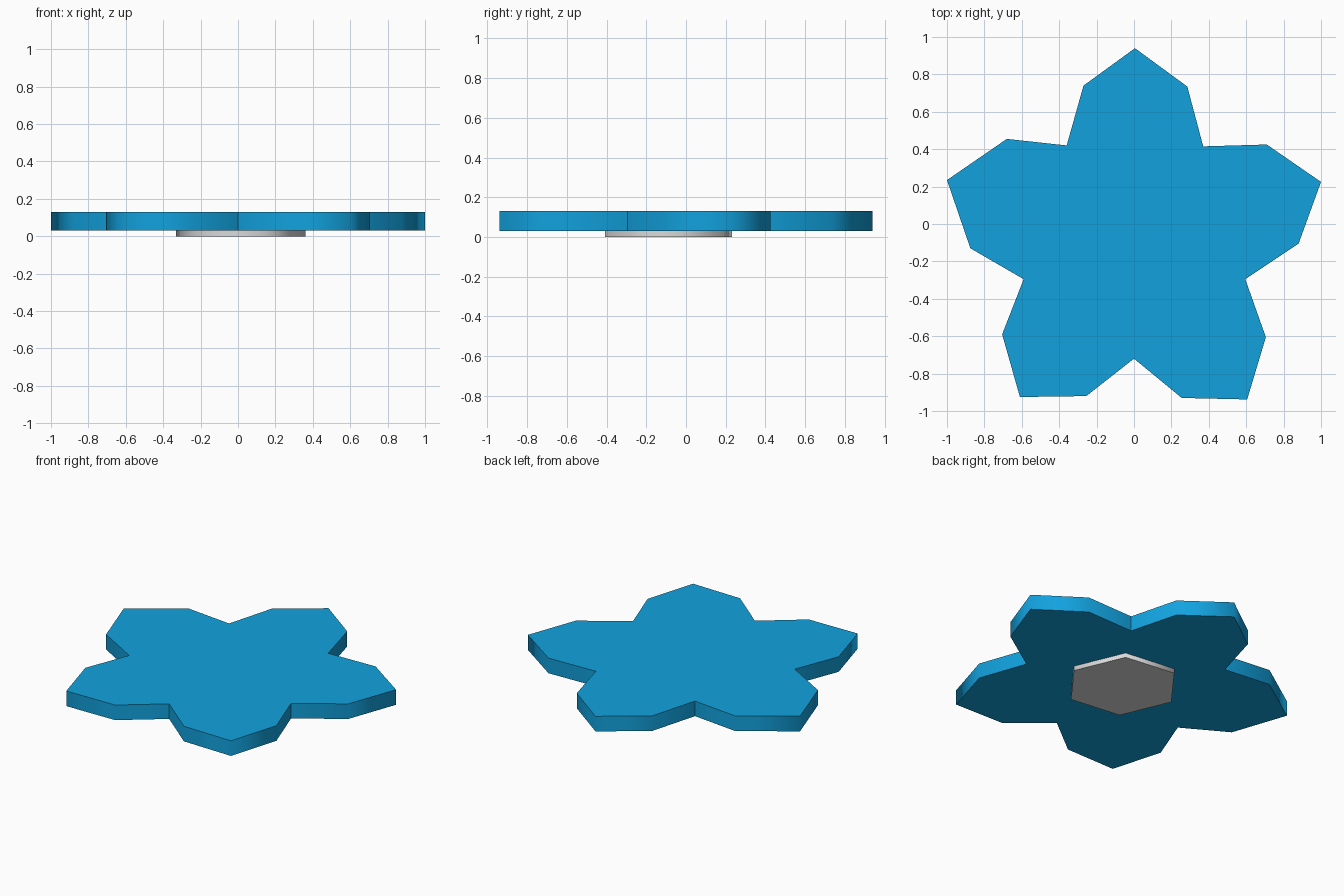
import bpy, bmesh, math

if "Cube" in bpy.data.objects:
    bpy.data.objects.remove(bpy.data.objects["Cube"])


def material(name, rgb):
    m = bpy.data.materials.new(name)
    m.diffuse_color = (*rgb, 1.0)
    m.use_nodes = True
    m.node_tree.nodes["Principled BSDF"].inputs["Base Color"].default_value = m.diffuse_color
    return m


def prism(name, outline, z0, z1, mat, sharp_every=0):
    """Extrude an anticlockwise outline; sides smooth, rims (and notches) sharp."""
    bm = bmesh.new()
    low = [bm.verts.new((x, y, z0)) for x, y in outline]
    top = [bm.verts.new((x, y, z1)) for x, y in outline]
    bm.faces.new(low[::-1])
    bm.faces.new(top)
    n = len(outline)
    for i in range(n):
        j = (i + 1) % n
        f = bm.faces.new((low[i], low[j], top[j], top[i]))
        f.smooth = True
    bm.normal_update()
    for e in bm.edges:
        a, b = e.verts
        rim = abs(a.co.z - b.co.z) < 1e-6
        notch = sharp_every and low.index(a if a in low else b) % sharp_every == 0 if not rim else False
        e.smooth = not (rim or notch)
    me = bpy.data.meshes.new(name)
    bm.to_mesh(me)
    bm.free()
    me.materials.append(mat)
    ob = bpy.data.objects.new(name, me)
    bpy.context.collection.objects.link(ob)
    return ob


blue = material("azure blue", (0.006, 0.361, 0.730))
grey = material("pale grey", (0.70, 0.70, 0.70))

# Five-petal plate: each row is notch, shoulder, tip, shoulder
petals = [
    (0.37, 0.415), (0.285, 0.735), (0.005, 0.94), (-0.27, 0.74),
    (-0.36, 0.42), (-0.68, 0.455), (-1.0, 0.235), (-0.875, -0.13),
    (-0.59, -0.295), (-0.705, -0.59), (-0.61, -0.925), (-0.255, -0.92),
    (0.0, -0.72), (0.255, -0.93), (0.605, -0.938), (0.705, -0.605),
    (0.595, -0.295), (0.88, -0.105), (1.0, 0.225), (0.71, 0.425),
]
prism("flower_plate", petals, 0.03, 0.13, blue, sharp_every=4)

# Six-sided pad under the plate, slightly turned and off centre
pad = [(0.015 + 0.348 * math.cos(math.radians(60 * k - 7)),
        -0.088 + 0.348 * math.sin(math.radians(60 * k - 7))) for k in range(6)]
prism("base_pad", pad, 0.0, 0.03, grey)
